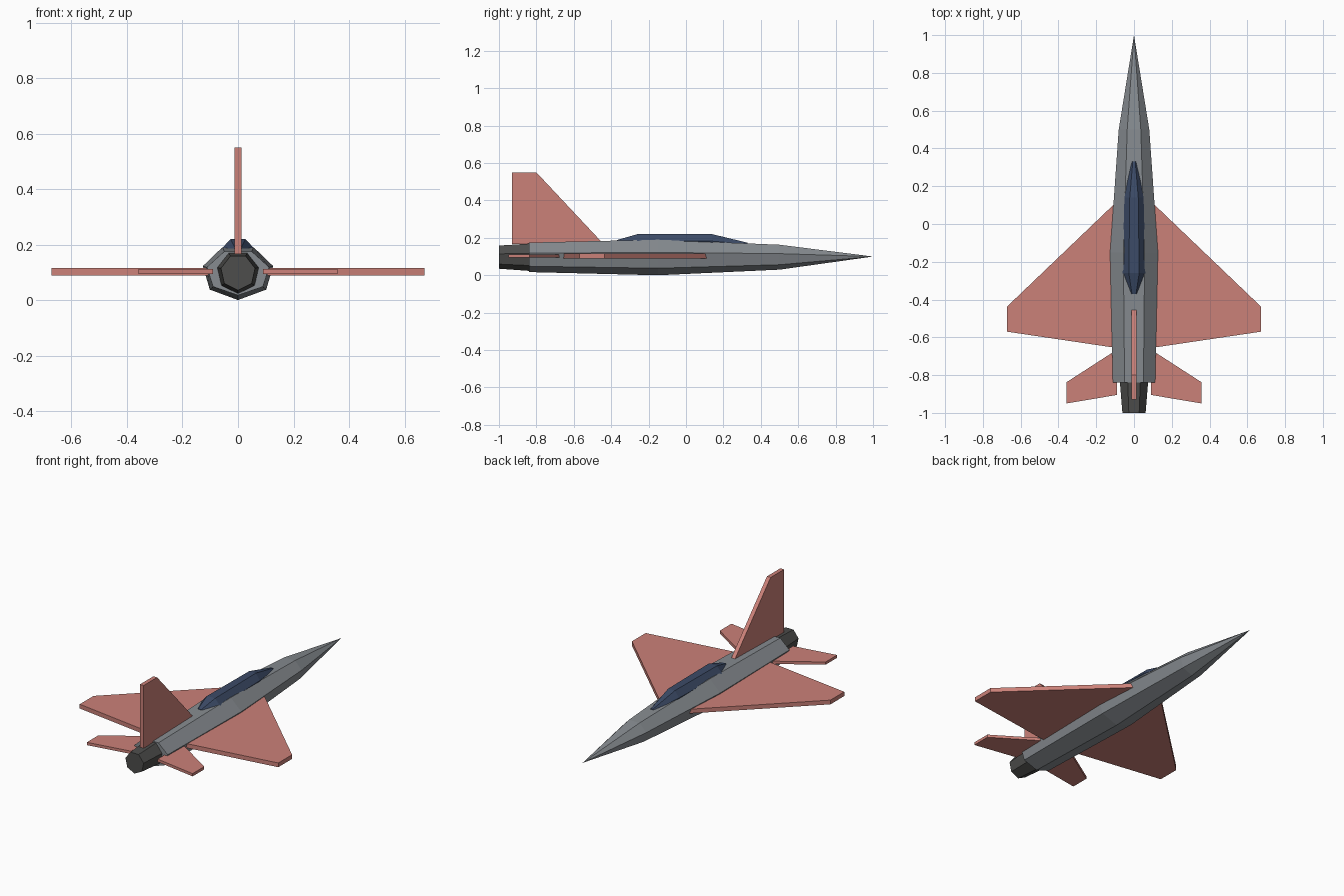
import bpy, bmesh, math

if "Cube" in bpy.data.objects:
    bpy.data.objects.remove(bpy.data.objects["Cube"])

AXIS_Z = 0.10


def material(name, rgb):
    m = bpy.data.materials.new(name)
    m.diffuse_color = (*rgb, 1.0)
    m.use_nodes = True
    m.node_tree.nodes["Principled BSDF"].inputs["Base Color"].default_value = m.diffuse_color
    return m


hull_grey = material("hull_grey", (0.24, 0.26, 0.28))
wing_red = material("wing_red", (0.60, 0.22, 0.19))
glass_blue = material("glass_blue", (0.045, 0.07, 0.135))
nozzle_dark = material("nozzle_dark", (0.075, 0.075, 0.072))


def finish(bm, name, mat):
    bmesh.ops.recalc_face_normals(bm, faces=bm.faces)
    me = bpy.data.meshes.new(name)
    bm.to_mesh(me)
    bm.free()
    me.materials.append(mat)
    ob = bpy.data.objects.new(name, me)
    bpy.context.collection.objects.link(ob)
    return ob


def loft(name, sections, mat, sides=7):
    """Seven-sided tube through sections (y, centre z, x radius, z radius)."""
    bm = bmesh.new()
    rings = []
    for y, zc, rx, rz in sections:
        if rx == 0:
            rings.append([bm.verts.new((0, y, zc))])
            continue
        angles = [-math.pi / 2 + 2 * math.pi * i / sides for i in range(sides)]
        rings.append([bm.verts.new((rx * math.cos(a), y, zc + rz * math.sin(a)))
                      for a in angles])
    for a, b in zip(rings, rings[1:]):
        for i in range(sides):
            j = (i + 1) % sides
            if len(b) == 1:
                bm.faces.new((a[i], a[j], b[0]))
            else:
                bm.faces.new((a[i], a[j], b[j], b[i]))
    for ring in (rings[0], rings[-1]):
        if len(ring) > 1:
            bm.faces.new(ring)
    return finish(bm, name, mat)


def plate(name, points, thickness, mat):
    """Flat panel: 3D outline extruded by a thickness vector."""
    bm = bmesh.new()
    face = bm.faces.new([bm.verts.new(p) for p in points])
    ext = bmesh.ops.extrude_face_region(bm, geom=[face], use_keep_orig=True)
    moved = [g for g in ext["geom"] if isinstance(g, bmesh.types.BMVert)]
    bmesh.ops.translate(bm, verts=moved, vec=thickness)
    return finish(bm, name, mat)


# Body, tail to nose tip
loft("fuselage", [(-0.84, AXIS_Z, 0.115, 0.083),
                  (-0.15, AXIS_Z, 0.130, 0.100),
                  (0.50, AXIS_Z, 0.083, 0.070),
                  (1.00, AXIS_Z, 0, 0)], hull_grey)

# Engine nozzle
loft("engine_nozzle", [(-1.00, AXIS_Z, 0.063, 0.065),
                       (-0.82, AXIS_Z, 0.078, 0.078)], nozzle_dark)

# Cockpit canopy
loft("canopy", [(-0.37, 0.170, 0.025, 0.020),
                (-0.26, 0.170, 0.063, 0.055),
                (0.14, 0.170, 0.052, 0.055),
                (0.33, 0.163, 0.015, 0.012)], glass_blue)

# Wings and tailplanes on both sides
wing = [(0.10, 0.11), (0.672, -0.437), (0.672, -0.570), (0.10, -0.655)]
tail = [(0.09, -0.665), (0.358, -0.838), (0.358, -0.950), (0.09, -0.905)]
for side, s in (("left", -1), ("right", 1)):
    plate(side + "_wing", [(s * x, y, 0.089) for x, y in wing],
          (0, 0, 0.026), wing_red)
    plate(side + "_tailplane", [(s * x, y, 0.094) for x, y in tail],
          (0, 0, 0.017), wing_red)

# Upright tail fin
fin = [(-0.93, 0.166), (-0.44, 0.166), (-0.80, 0.55), (-0.93, 0.55)]
plate("tail_fin", [(-0.0125, y, z) for y, z in fin], (0.025, 0, 0), wing_red)
